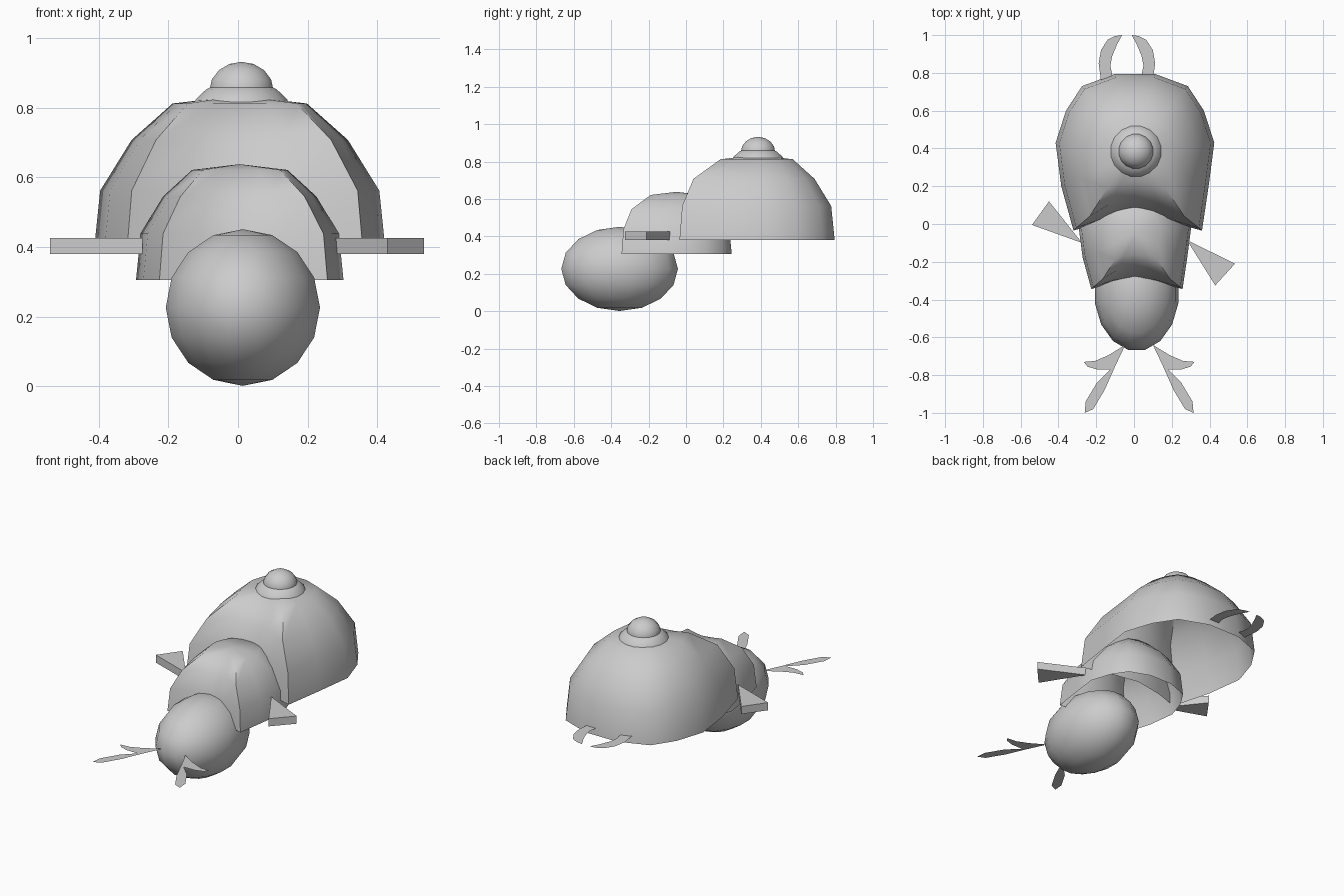
import bpy, bmesh, math

if "Cube" in bpy.data.objects:
    bpy.data.objects.remove(bpy.data.objects["Cube"])

grey = bpy.data.materials.new("plain_grey")
grey.diffuse_color = (0.6, 0.6, 0.6, 1)
grey.use_nodes = True
grey.node_tree.nodes["Principled BSDF"].inputs["Base Color"].default_value = grey.diffuse_color


def finish(name, bm, angle=None):
    bmesh.ops.recalc_face_normals(bm, faces=bm.faces)
    mesh = bpy.data.meshes.new(name)
    bm.to_mesh(mesh)
    bm.free()
    mesh.materials.append(grey)
    ob = bpy.data.objects.new(name, mesh)
    bpy.context.collection.objects.link(ob)
    if angle:
        bpy.ops.object.select_all(action='DESELECT')
        ob.select_set(True)
        bpy.context.view_layer.objects.active = ob
        bpy.ops.object.shade_smooth_by_angle(angle=math.radians(angle))
    return ob


def ball(name, centre, radii):
    bm = bmesh.new()
    bmesh.ops.create_uvsphere(bm, u_segments=16, v_segments=8, radius=1)
    turn = math.radians(11.25)
    for v in bm.verts:
        x, y = v.co.x, v.co.y
        v.co.x = centre[0] + radii[0] * (x * math.cos(turn) - y * math.sin(turn))
        v.co.y = centre[1] + radii[1] * (x * math.sin(turn) + y * math.cos(turn))
        v.co.z = centre[2] + radii[2] * v.co.z
    finish(name, bm, 60)


def plate(name, points, z, thick=0.0):
    bm = bmesh.new()
    face = bm.faces.new([bm.verts.new((x, y, z)) for x, y in points])
    if thick:
        new = bmesh.ops.extrude_face_region(bm, geom=[face])["geom"]
        for v in new:
            if isinstance(v, bmesh.types.BMVert):
                v.co.z += thick
    finish(name, bm)


# Half of the shell rim from front to back, relative to its centre
HALF_RIM = [(0.0, -0.335), (0.17, -0.365), (0.34, -0.415), (0.39, -0.18),
            (0.42, 0.05), (0.365, 0.22), (0.28, 0.35), (0.105, 0.415)]
# Height, overall scale and front lobe scale of each ring
RINGS = [(0, 1, 1), (0.40, 0.955, 0.965), (0.72, 0.74, 0.82), (0.95, 0.46, 0.47)]


def shell(name, centre, size, height):
    """Open dome with a dent at the front between two lobes."""
    rim = HALF_RIM + [(-x, y) for x, y in reversed(HALF_RIM[1:])]
    bm = bmesh.new()
    rows = []
    for h, s, lobe in RINGS:
        row = []
        for x, y in rim:
            sy = lobe if y < -0.4 else s
            shift = 0.015 if y < -0.4 else 0
            row.append(bm.verts.new((centre[0] + size * (x + shift) * s,
                                     centre[1] + size * y * sy,
                                     centre[2] + height * h)))
        rows.append(row)
    n = len(rim)
    for low, high in zip(rows, rows[1:]):
        for i in range(n):
            j = (i + 1) % n
            bm.faces.new((low[i], low[j], high[j], high[i]))
    top = bm.verts.new((centre[0], centre[1], centre[2] + height))
    for i in range(n):
        bm.faces.new((rows[-1][i], rows[-1][(i + 1) % n], top))
    finish(name, bm, 60)


# Body
shell("rear_shell", (0.005, 0.38, 0.38), 1.0, 0.455)
shell("middle_shell", (0.005, -0.05, 0.305), 0.71, 0.333)
ball("head", (0.014, -0.355, 0.226), (0.226, 0.318, 0.225))

# Knob on the rear shell
ball("knob_base", (0.01, 0.385, 0.79), (0.145, 0.145, 0.09))
ball("knob_top", (0.01, 0.385, 0.85), (0.094, 0.094, 0.082))

# Side fins
plate("left_fin", [(-0.54, -0.005), (-0.45, 0.12), (-0.275, -0.10)], 0.38, 0.046)
plate("right_fin", [(0.535, -0.21), (0.43, -0.325), (0.28, -0.085)], 0.38, 0.046)

# Forked antennae
FORK = [(0.10, -0.64), (0.15, -0.745), (0.21, -0.88), (0.27, -0.98), (0.315, -1.0),
        (0.31, -0.94), (0.25, -0.84), (0.18, -0.77), (0.25, -0.77), (0.30, -0.755),
        (0.32, -0.73), (0.26, -0.725), (0.19, -0.695)]
plate("right_antenna", FORK, 0.24)
plate("left_antenna", [(0.054 - x, y) for x, y in FORK], 0.24)

# Curved tail pincers
HOOK = [(-0.175, 0.76), (-0.187, 0.85), (-0.175, 0.92), (-0.14, 0.975), (-0.10, 0.995),
        (-0.063, 1.0), (-0.09, 0.95), (-0.115, 0.89), (-0.125, 0.84), (-0.11, 0.76)]
plate("left_pincer", HOOK, 0.42)
plate("right_pincer", [(-0.075 - x, y) for x, y in HOOK], 0.42)
